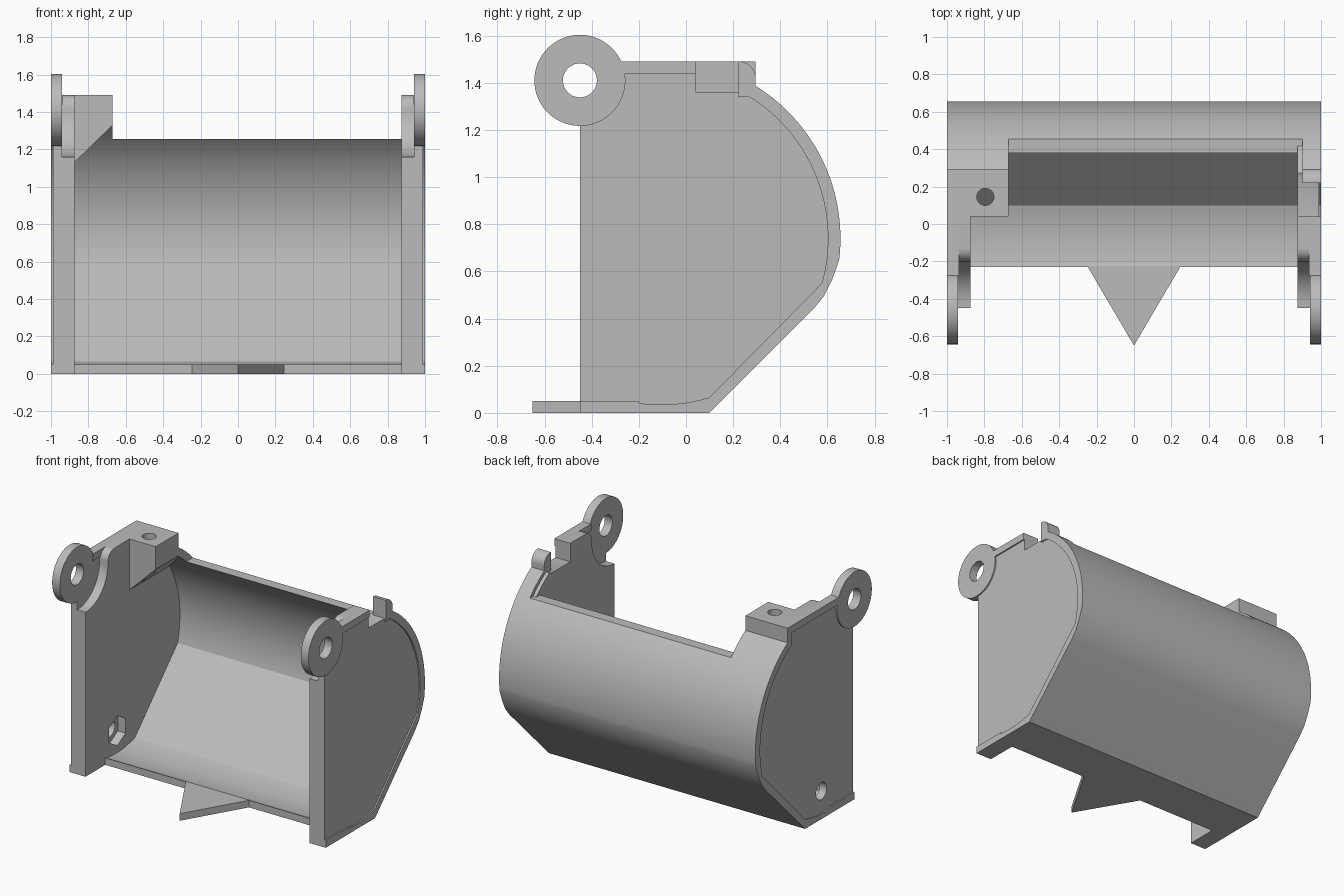
import bpy, bmesh
from math import sin, cos, radians

if "Cube" in bpy.data.objects:
    bpy.data.objects.remove(bpy.data.objects["Cube"], do_unlink=True)

grey = bpy.data.materials.new("plain grey")
grey.use_nodes = True
grey.diffuse_color = (0.5, 0.5, 0.5, 1)
grey.node_tree.nodes["Principled BSDF"].inputs["Base Color"].default_value = (0.5, 0.5, 0.5, 1)

BARREL = (-0.106, 0.74)   # centre of the drum curve (y, z)
PIVOT = (-0.45, 1.41)     # centre of the hinge rings (y, z)


def arc(centre, r, a0, a1, n):
    """Points along an arc, angles in degrees."""
    angles = [radians(a0 + (a1 - a0) * i / n) for i in range(n + 1)]
    return [(centre[0] + r * cos(a), centre[1] + r * sin(a)) for a in angles]


def circle(centre, r, n=48, start=0):
    return arc(centre, r, start, start + 360, n)[:-1]


def prism(name, pts, lo, hi, axis="X", helper=False):
    """Extrude a closed 2D outline along an axis."""
    place = {"X": lambda a, b, t: (t, a, b),
             "Y": lambda a, b, t: (a, t, b),
             "Z": lambda a, b, t: (a, b, t)}[axis]
    bm = bmesh.new()
    ends = [[bm.verts.new(place(a, b, t)) for a, b in pts] for t in (lo, hi)]
    for ring in ends:
        bm.faces.new(ring)
    for i in range(len(pts)):
        j = (i + 1) % len(pts)
        bm.faces.new((ends[0][i], ends[0][j], ends[1][j], ends[1][i]))
    bmesh.ops.recalc_face_normals(bm, faces=bm.faces)
    mesh = bpy.data.meshes.new(name)
    bm.to_mesh(mesh)
    bm.free()
    mesh.materials.append(grey)
    obj = bpy.data.objects.new(name, mesh)
    bpy.context.collection.objects.link(obj)
    if helper:
        obj.hide_render = True
        obj.hide_set(True)
        obj.display_type = "WIRE"
    else:
        bpy.ops.object.select_all(action="DESELECT")
        obj.select_set(True)
        bpy.context.view_layer.objects.active = obj
        bpy.ops.object.shade_smooth_by_angle(angle=radians(25))
    return obj


def rect(a0, a1, b0, b1):
    return [(a0, b0), (a1, b0), (a1, b1), (a0, b1)]


def boolean(obj, cutter, operation="DIFFERENCE"):
    mod = obj.modifiers.new(cutter.name, "BOOLEAN")
    mod.operation = operation
    mod.solver = "EXACT"
    mod.object = cutter


# Curved shell, open at the front, with a wide slot in the top
outer = [(-0.23, 0), (0.1, 0), (0.54, 0.44), (0.585, 0.495), (0.62, 0.565)]
outer += arc(BARREL, 0.761, -7, 58.3, 32)
inner = arc(BARREL, 0.708, 60, -15.5, 36)
inner += arc(BARREL, 0.705, -73, -99, 10) + [(-0.23, 0.05)]
shell = prism("shell", outer + inner, -1, 1)
boolean(shell, prism("slot_cutter", rect(0, 0.8, 1.255, 1.7), -0.67, 0.9, helper=True))

# Pointed front lip
prism("front_spike", [(-0.25, -0.225), (0, -0.65), (0.25, -0.225)], 0, 0.05, "Z")

# End walls: recessed outer layer, inner layer cleared around the hinge ring
back = arc(BARREL, 0.735, 59, -15, 30) + [(0.1, 0.03), (0.06, 0.005), (-0.45, 0)]
clearance = arc(PIVOT, 0.25, -90, 0, 16) + arc((-0.13, 1.42), 0.07, 175, 90, 8)
screw_hole = prism("screw_hole_cutter", circle((-0.095, 0.19), 0.06), -1.1, -0.8, helper=True)
nut_pocket = prism("nut_pocket_cutter", circle((-0.095, 0.19), 0.105, 6, 30),
                   -0.935, -0.8, helper=True)
for side, label in ((1, "left"), (-1, "right")):
    def slab(name, pts, x0, x1):
        return prism(label + "_" + name, pts, side * x0, side * x1)

    def top(z):
        # the left wall has a latch notch, the right wall carries the block
        if side == 1:
            return [(0.04, z), (0.04, 1.36), (0.25, 1.36)]
        return [(0.27, z)]

    layers = [
        slab("inner_wall", clearance + top(1.49) + back, 0.875, 0.941),
        slab("outer_wall", [(-0.45, 1.23), (-0.3, 1.35), (-0.275, 1.465)] + top(1.465) + back,
             0.94, 0.99),
    ]
    if side == -1:
        for layer in layers:
            boolean(layer, screw_hole)
            boolean(layer, nut_pocket)
    slab("bottom_rim", rect(-0.45, -0.2, 0, 0.05), 0.875, 1)
    slab("top_rim", rect(-0.28, 0.04 if side == 1 else 0.295, 1.44, 1.49), 0.935, 1)
    ring = slab("hinge_ring", circle(PIVOT, 0.193, 64), 0.94, 1)
    bore = prism(label + "_bore_cutter", circle(PIVOT, 0.072), side * 0.8, side * 1.1, helper=True)
    boolean(ring, bore)

# Rounded latch hook on the left wall
hook = [(0.22, 1.34), (0.22, 1.49)] + arc((0.225, 1.42), 0.07, 90, 0, 10) + [(0.295, 1.385), (0.26, 1.34)]
prism("latch_hook", hook, 0.9, 1)

# Mounting block on the right wall, chamfered below and trimmed to the drum curve
prism("block_back_rim", rect(0.245, 0.295, 1.355, 1.49), -1, -0.95)
block = prism("mounting_block",
              [(-0.99, 1.49), (-0.67, 1.49), (-0.67, 1.33), (-0.875, 1.13), (-0.99, 1.13)],
              0.04, 0.7, "Y")
trim = [(-0.1, 1), (-0.1, 1.6), (0.295, 1.6)] + arc(BARREL, 0.757, 58, 18, 24)
boolean(block, prism("block_trim", trim, -1.2, -0.5, helper=True), "INTERSECT")
boolean(block, prism("block_hole_cutter", circle((-0.795, 0.145), 0.046, 32), 1, 1.7, "Z", helper=True))
